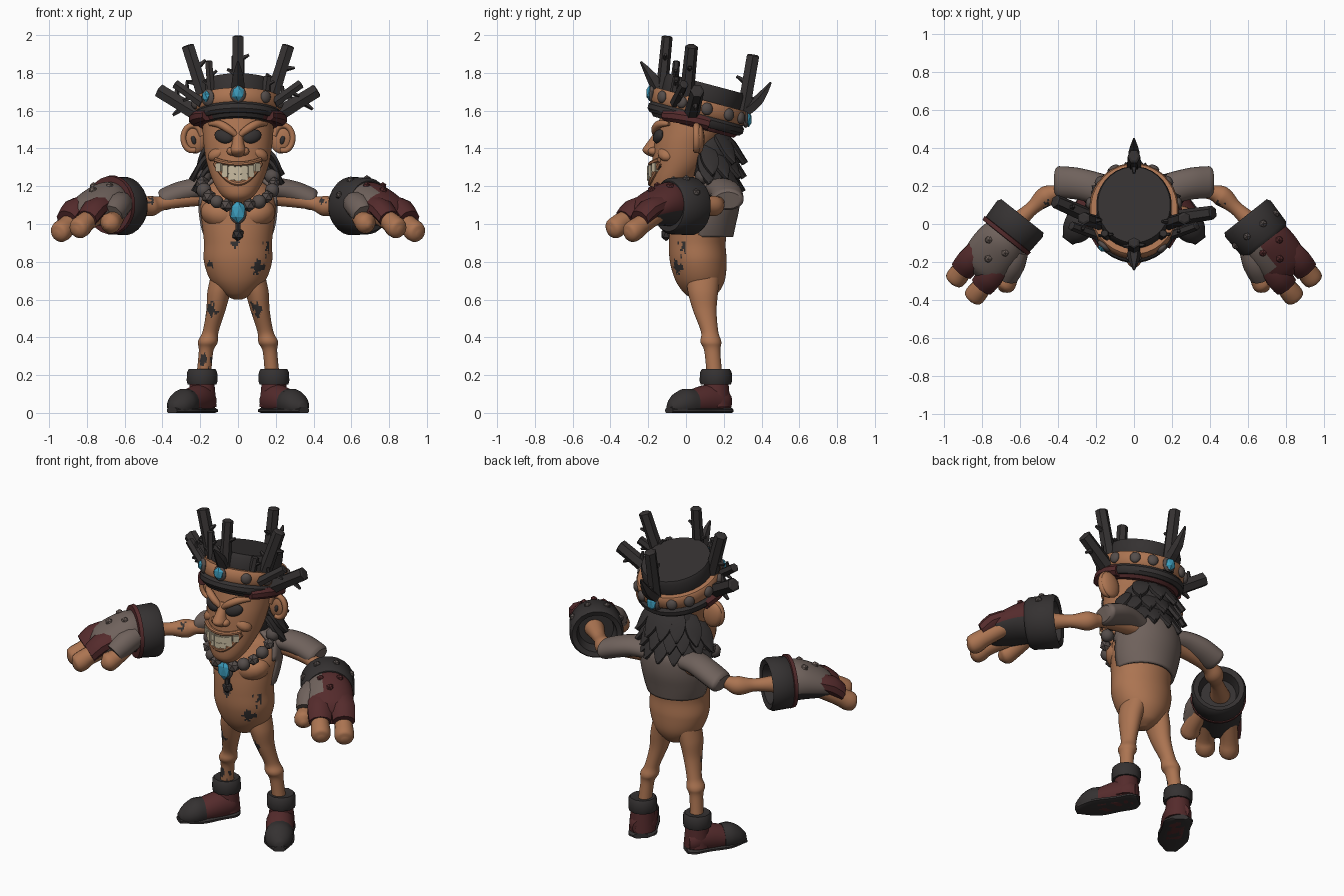
import bpy, bmesh, math, random
from mathutils import Vector, Matrix, noise

if "Cube" in bpy.data.objects:
    bpy.data.objects.remove(bpy.data.objects["Cube"])

random.seed(4)
MATS = {}
for nm, c in {"skin": (0.41, 0.175, 0.083), "charcoal": (0.035, 0.031, 0.031), "dark_red": (0.09, 0.024, 0.025),
              "taupe_cloth": (0.16, 0.122, 0.107), "tooth": (0.58, 0.5, 0.35), "blue_gem": (0.045, 0.33, 0.5),
              "stone": (0.09, 0.074, 0.069)}.items():
    MATS[nm] = bpy.data.materials.new(nm)
    MATS[nm].diffuse_color = (*c, 1)
X, Y, Z = Vector((1, 0, 0)), Vector((0, 1, 0)), Vector((0, 0, 1))


def finish(name, bm, mats, smooth=True):
    bmesh.ops.recalc_face_normals(bm, faces=bm.faces)
    me = bpy.data.meshes.new(name)
    for f in bm.faces:
        f.smooth = smooth
    bm.to_mesh(me)
    bm.free()
    ob = bpy.data.objects.new(name, me)
    for m in [mats] if isinstance(mats, str) else mats:
        me.materials.append(MATS[m])
    bpy.context.collection.objects.link(ob)
    if smooth:
        me.set_sharp_from_angle(angle=math.radians(42))
    return ob


def tube(name, pts, mat, n=16, up=Z, axis=None, steps=4, smooth=True, floor=False, cut=None, paint=None):
    """Loft of ellipses: each point is x, y, z, side radius, up radius."""
    P = [tuple(p) if len(p) == 5 else (*p, p[3]) for p in pts]
    Q = []
    for i in range(len(P) - 1):
        a, b, c, d = P[max(i - 1, 0)], P[i], P[i + 1], P[min(i + 2, len(P) - 1)]
        for k in range(steps):
            t = k / steps
            Q.append([0.5 * (2 * b[j] + (c[j] - a[j]) * t + (2 * a[j] - 5 * b[j] + 4 * c[j] - d[j]) * t * t
                             + (3 * b[j] - a[j] - 3 * c[j] + d[j]) * t ** 3) for j in range(5)])
    Q.append(P[-1])
    bm = bmesh.new()
    rings = []
    for i, q in enumerate(Q):
        t = axis or (Vector(Q[min(i + 1, len(Q) - 1)][:3]) - Vector(Q[max(i - 1, 0)][:3]))
        t = t.normalized()
        s = t.cross(up).normalized()
        u = s.cross(t)
        ring = []
        for k in range(n):
            a = 2 * math.pi * (k + 0.5) / n
            v = Vector(q[:3]) + s * math.cos(a) * q[3] + u * math.sin(a) * q[4]
            if floor:
                v.z = max(v.z, 0)
            ring.append(bm.verts.new(v))
        rings.append(ring)
    for a, b in zip(rings, rings[1:]):
        for k in range(n):
            bm.faces.new((a[k], a[k - 1], b[k - 1], b[k]))
    bm.faces.new(rings[0])
    bm.faces.new(rings[-1])
    bm.normal_update()
    bmesh.ops.recalc_face_normals(bm, faces=bm.faces)
    if paint:
        for f in bm.faces:
            f.material_index = paint(f.calc_center_median(), f.normal)
    if cut:
        bmesh.ops.delete(bm, geom=[f for f in bm.faces if cut(f.calc_center_median())], context='FACES')
    return finish(name, bm, mat, smooth)


def ball(name, c, r, mat, rot=None, low=False):
    bm = bmesh.new()
    if low:
        bmesh.ops.create_icosphere(bm, subdivisions=1, radius=1)
    else:
        bmesh.ops.create_uvsphere(bm, u_segments=16, v_segments=10, radius=1)
    r = (r, r, r) if isinstance(r, (int, float)) else r
    m = Matrix.Translation(c) @ (rot or Matrix()) @ Matrix.Diagonal((*r, 1))
    bmesh.ops.transform(bm, matrix=m, verts=bm.verts)
    return finish(name, bm, mat, not low)


# ragged dark scars: areas x, y, z, radius broken up by noise
SCARS = [(.12, -.05, .77, .055), (.15, -.03, .87, .05), (-.15, -.02, .78, .04), (-.02, -.09, .9, .03),
         (-.14, .06, .55, .055), (.1, .05, .56, .06), (-.17, .1, .28, .05), (-.46, .12, 1.11, .045), (.46, .12, 1.11, .045)]


def scar(c, n):
    k = .5 + .9 * noise.noise(Vector((c.x * 60, c.y * 60, c.z * 28)))
    return int(any((c - Vector(p[:3])).length < p[3] * k for p in SCARS))


tube("torso", [(0, .08, .6, .02, .03), (0, .08, .63, .08, .085), (0, .075, .7, .145, .13), (0, .065, .8, .18, .15),
               (0, .06, .9, .18, .15), (0, .07, 1.0, .19, .155), (0, .09, 1.1, .2, .16), (0, .11, 1.19, .17, .13),
               (0, .1, 1.25, .1, .1), (0, .06, 1.35, .08, .09)], ["skin", "charcoal"], 110, Y, Z, 12, paint=scar)
# open vest covering the back of the chest
vest = tube("vest", [(0, .08, .93, .18, .17), (0, .085, 1.0, .2, .18), (0, .1, 1.1, .21, .185),
                     (0, .12, 1.2, .19, .16), (0, .12, 1.26, .11, .12)], "taupe_cloth", 40, Y, Z,
            cut=lambda c: c.y < 0.07 or c.z < 0.931 or c.z > 1.259)
sol = vest.modifiers.new("thickness", 'SOLIDIFY')
sol.thickness = 0.018

# head and nose
tube("head", [(0, -.11, 1.115, .035, .035), (0, -.11, 1.15, .085, .075), (0, -.08, 1.22, .13, .11), (0, -.03, 1.32, .165, .15),
              (0, 0, 1.42, .182, .17), (0, .03, 1.5, .188, .185), (0, .05, 1.6, .185, .18)], "skin", 32, Y, Z)
tube("nose", [(0, -.14, 1.5, .022, .02), (0, -.155, 1.46, .026, .03), (0, -.17, 1.42, .034, .045), (0, -.177, 1.39, .042, .054),
              (0, -.165, 1.365, .034, .042), (0, -.155, 1.352, .012, .015)], "skin", 16, Y, Z)


def face_y(x):
    return -.055 - .132 * math.sqrt(1 - min(.98, (x / .155) ** 2))


# grin: dark mouth, two tooth rows, lips
tube("mouth", [(x, face_y(x) + .012, 1.27 + 3.4 * x * x, .018, .04 - 2 * x * x) for x in (-.115, -.06, 0, .06, .115)], "charcoal")
for z0, k, h in ((1.283, 2.4, .024), (1.246, 4.8, .019)):
    for i in range(7):
        x = (i - 3) * .0325
        bm = bmesh.new()
        bmesh.ops.create_cube(bm, size=2)
        bmesh.ops.bevel(bm, geom=bm.edges[:], offset=.2, segments=2, affect='EDGES')
        bmesh.ops.transform(bm, verts=bm.verts, matrix=Matrix.Translation((x, face_y(x) - .005, z0 + k * x * x))
                            @ Matrix.Rotation(math.radians(x * 420), 4, 'Z') @ Matrix.Diagonal((.0175, .014, h * (1 - 35 * x * x), 1)))
        finish("tooth", bm, "tooth")
for nm, z0, k, r in (("upper_lip", 1.318, 1.5, .013), ("lower_lip", 1.215, 7.5, .014)):
    tube(nm, [(x, face_y(x) - .002, z0 + k * x * x, r) for x in (-.12, -.08, -.04, 0, .04, .08, .12)], "skin", 8)

for s in (-1, 1):
    # eyes, brows, cheeks, nostrils, ears
    ball("eye_socket", (s * .076, -.146, 1.463), (.053, .024, .035), "charcoal", Matrix.Rotation(s * -.35, 4, 'Y') @ Matrix.Rotation(s * .35, 4, 'Z'))
    tube("brow", [(s * .008, -.16, 1.468, .014), (s * .05, -.163, 1.502, .021), (s * .1, -.14, 1.529, .021), (s * .15, -.09, 1.53, .01)], "skin", 10)
    ball("cheek", (s * .1, -.1, 1.375), (.065, .05, .038), "skin", Matrix.Rotation(s * .5, 4, 'Y'))
    ball("nostril", (s * .036, -.172, 1.385), (.024, .03, .022), "skin")
    ball("ear", (s * .235, .07, 1.45), (.062, .028, .078), "skin", Matrix.Rotation(s * .25, 4, 'Y'))
    ball("ear_hollow", (s * .235, .05, 1.445), (.014, .014, .026), "charcoal", Matrix.Rotation(s * .25, 4, 'Y'))
    rim = [(s * (.24 + .05 * math.cos(a)), .055, 1.455 + .067 * math.sin(a), .016, .018) for a in [math.radians(d) for d in range(-110, 171, 40)]]
    tube("ear_rim", rim, "skin", 10, Y)
    ball("chest_muscle", (s * .085, .015, 1.05), (.115, .095, .08), "skin", Matrix.Rotation(s * -.25, 4, 'Y'))

    # flared shoulder pad and arm
    tube("shoulder_pad", [(s * .08, .16, 1.175, .08, .06), (s * .2, .19, 1.185, .085, .06), (s * .3, .213, 1.165, .085, .062),
                          (s * .38, .22, 1.135, .085, .06), (s * .4, .222, 1.128, .082, .055), (s * .412, .222, 1.125, .07, .045)],
         "taupe_cloth", 20, axis=Vector((s, 0, -.25)))
    tube("arm", [(s * .15, .18, 1.15, .05), (s * .3, .18, 1.13, .043), (s * .4, .168, 1.11, .038), (s * .465, .145, 1.095, .054),
                 (s * .53, .09, 1.095, .038), (s * .58, .045, 1.095, .042), (s * .66, -.03, 1.095, .06)], ["skin", "charcoal"], 28, steps=8, paint=scar)

    # gauntlet, laid out along the forearm direction
    d, w = Vector((s * .62, -.78, 0)), Vector((s * .78, .62, 0))
    base = Vector((s * .595, .035, 0))
    L = .13 if s < 0 else .165

    def G(t, u, z, *r):
        return (*(base + d * t + w * u + Z * z), *r)
    tube("gauntlet_cuff", [G(.07, 0, 1.095, .03), G(.07, 0, 1.095, .1), G(0, 0, 1.095, .115), G(-.01, 0, 1.095, .143), G(.01, 0, 1.095, .155),
                           G(L - .02, 0, 1.095, .15), G(L, 0, 1.095, .135), G(L, 0, 1.095, .05)], "charcoal", 24, Z, d, 1)
    if s < 0:
        tube("cuff_trim", [G(.11, 0, 1.1, .13), G(.115, 0, 1.1, .157), G(.137, 0, 1.1, .153), G(.14, 0, 1.1, .11)], "dark_red", 24, Z, d, 1)
    else:
        for k in range(4):
            a = .5 + .75 * k
            ball("cuff_rivet", G(.08, .15 * math.cos(a), 1.095 + .15 * math.sin(a)), .022, "stone", low=True)
    back = "taupe_cloth" if s < 0 else "dark_red"

    def hand_paint(c, n):
        u, t = (c - base).dot(w), (c - base).dot(d)
        return 1 if n.z < -.4 else 2 if s > 0 and u < -.045 and t < .29 else 0
    tube("gauntlet_hand", [G(.1, 0, 1.1, .115, .12), G(.18, 0, 1.105, .135, .115), G(.28, 0, 1.085, .135, .095), G(.36, 0, 1.06, .115, .07),
                           G(.39, 0, 1.04, .08, .04)], [back, "charcoal", "taupe_cloth"], 32, Z, d, paint=hand_paint)
    for nm, u, t, z in (("inner", -.065, .475, .985), ("outer", .07, .465, .965)):
        tube(nm + "_finger", [G(.3, u * .9, 1.05, .05), G(t - .06, u, z + .03, .052), G(t - .01, u, z, .057), G(t + .022, u, z - .015, .048),
                              G(t + .038, u, z - .02, .015)], "skin")
        tube(nm + "_finger_guard", [G(.25, u * .9, 1.11, .064, .05), G(.35, u, 1.078, .072, .056), G(.415, u, 1.025, .066, .05)],
             "dark_red", 10, Z, (d - Z * .5), 2)
    tube("thumb", [G(.2, -.1, 1.06, .05), G(.28, -.14, 1.02, .05), G(.335, -.155, 1.0, .054), G(.37, -.155, .99, .015)], "skin")
    tube("thumb_guard", [G(.15, -.09, 1.11, .065), G(.22, -.115, 1.09, .072), G(.29, -.135, 1.045, .062)], "taupe_cloth", 10, Z, None, 2)
    for t, u in ((.2, .06), (.2, -.05), (.28, 0)):
        ball("knuckle_stud", G(t, u, 1.2 - .25 * (t - .2)), .022, back, low=True)

    # leg, boot cuff, shoe
    tube("leg", [(s * .07, .09, .74, .07, .09), (s * .1, .09, .64, .062, .08), (s * .118, .1, .54, .05, .062), (s * .145, .125, .43, .042, .046),
                 (s * .16, .132, .375, .052, .055), (s * .17, .14, .32, .038, .042), (s * .185, .155, .15, .04, .042)], ["skin", "charcoal"], 40, Y,
         Vector((s * -.05, 0, 1)), 12, paint=scar)
    tube("boot_cuff", [(s * .19, .158, .15, .04), (s * .19, .158, .15, .08), (s * .19, .158, .17, .086), (s * .19, .158, .215, .084),
                       (s * .19, .158, .232, .074), (s * .19, .158, .225, .03)], "charcoal", 10, Y, Z, 1)
    tube("boot_shaft", [(s * .19, .16, .03, .078), (s * .19, .16, .16, .066)], "dark_red", 16, Y, Z, 1)
    ax = Vector((s * .75, -1, 0))
    tube("shoe_upper", [(s * .16, .215, .06, .05, .05), (s * .175, .18, .065, .075, .075), (s * .215, .11, .065, .08, .085),
                        (s * .275, .02, .05, .078, .07)], "dark_red", 16, Z, ax, floor=True)
    tube("toe_cap", [(s * .268, .03, .05, .08, .077), (s * .295, -.015, .05, .082, .076), (s * .325, -.058, .04, .064, .057),
                     (s * .35, -.088, .03, .025, .025)], "charcoal", 16, Z, ax, floor=True)
    tube("shoe_sole", [(s * .155, .225, .012, .045, .02), (s * .17, .19, .012, .082, .022), (s * .215, .11, .012, .082, .022),
                       (s * .285, 0, .012, .088, .022), (s * .35, -.09, .012, .035, .02)], "charcoal", 12, Z, ax, floor=True)

# hair: scalp mass and rows of broad pointed tufts, lower at the sides
ball("hair_mass", (0, .115, 1.37), (.16, .14, .17), "charcoal")
for row in range(3):
    for i in range(7):
        deg = -78 + 24 * (i + .5 * (row % 2)) + random.uniform(-5, 5)
        a = math.radians(deg)
        c, sn, z = math.cos(a), math.sin(a), 1.46 - .075 * row - .1 * max(0, (abs(deg) - 45) / 40) * (2 - row) / 2
        out = Vector((sn, c, 0))
        k = 1 - .03 * row
        pts = [(.14 * k, .02, .035), (.195 * k, -.035, .055), (.23 * k, -.09, .044), (.262 * k, -.14, .006)]
        tube("hair_tuft", [(sn * r * .95, .055 + c * r, z + dz, wd, .018) for r, dz, wd in pts], "charcoal", 6, out, None, 2)

# necklace and pendant
for i in range(13):
    a = math.radians(-108 + 18 * i)
    if i != 6:
        ball("necklace_bead", (.19 * math.sin(a), .035 - .17 * math.cos(a), 1.215 - .12 * math.cos(a)), random.uniform(.034, .041), "stone", low=i % 2)
ball("pendant_plate", (0, -.115, 1.06), (.046, .022, .06), "stone")
ball("pendant_gem", (0, -.14, 1.065), (.044, .024, .062), "blue_gem", low=True)
ball("pendant_drop", (0, -.105, .945), (.034, .03, .036), "charcoal", low=True)
tube("pendant_link", [(0, -.11, 1.01, .016), (0, -.105, .95, .016)], "charcoal", 6, Y, Z, 1)

# tilted crown
R = Matrix.Rotation(-.26, 3, 'X')


def H(x, y, z, *r):
    return (*(Vector((0, .06, 1.59)) + R @ Vector((x, y, z))), *r)


def hat_ring(name, mat, prof, paint=None):
    tube(name, [H(0, 0, z, r, r * 1.08) for r, z in prof], mat, 32, R @ Y, R @ Z, 1, paint=paint)


hat_ring("crown_lining", ["dark_red", "charcoal"], [(.15, -.08), (.205, -.08), (.222, -.058), (.22, -.03), (.1, -.03)],
         lambda c, n: int(abs(c.x) < .13 and c.y < .1))
hat_ring("crown_rim", "charcoal", [(.15, -.065), (.228, -.062), (.243, -.045), (.243, -.02), (.228, -.004), (.15, 0)])
hat_ring("crown_band", "skin", [(.15, -.01), (.225, -.01), (.237, .005), (.237, .058), (.228, .072), (.15, .072)])
hat_ring("crown_cap", "charcoal", [(.19, .03), (.2, .06), (.2, .14), (.192, .16), (.05, .16)])
for deg, g in ((0, 1), (-42, .75), (178, 1), (38, 0), (68, 0), (-72, 0), (100, 0), (-100, 0), (130, 0), (-130, 0), (154, 0), (-154, 0)):
    a = math.radians(deg)
    p = H(.238 * math.sin(a), -.257 * math.cos(a), .032)
    rot = Matrix.Rotation(a, 4, 'Z')
    if g:
        ball("crown_gem_mount", p, (.042, .018, .046), "stone", rot)
        ball("crown_gem", H(.252 * math.sin(a), -.271 * math.cos(a), .034), (.035 * g, .02, .042 * g), "blue_gem", rot, True)
    else:
        ball("crown_stud", p, (.031, .02, .033), "stone", rot)


def spike(a, b, r, up=Y):
    """Rough wooden prong with two side thorns."""
    a, b = Vector(a), Vector(b)
    tube("crown_prong", [(*a, r, r * .9), (*a.lerp(b, .55), r * .9, r * .85), (*b, r * .9, r * .8), (*(b + (b - a) * .02), r * .6, r * .5)],
         "charcoal", 6, up, b - a, 1, False)
    side = (b - a).cross(up).normalized()
    for t, sg in ((.35, 1), (.6, -1)):
        m = a.lerp(b, t)
        e = m + side * sg * r * 1.6 + (b - a).normalized() * .03
        tube("prong_thorn", [(*m, r * .5), (*e, .008)], "charcoal", 5, up, None, 1, False)


spike((0, -.13, 1.68), (0, -.1, 1.99), .036)
spike((0, .29, 1.52), (0, .355, 1.89), .042, X)
for nm, path in (("back_thorn", [(.32, 1.6, .035), (.39, 1.66, .03), (.45, 1.75, .006)]),
                 ("front_thorn", [(-.13, 1.69, .04), (-.18, 1.78, .032), (-.24, 1.86, .006)])):
    tube(nm, [(0, *p) for p in path], "charcoal", 5, X, None, 2, False)
for s in (-1, 1):
    spike((s * .17, 0, 1.64), (s * .265, .03, 1.94), .042)
    spike((s * .21, .03, 1.58), (s * .415, .09 - s * .03, 1.705), .046)
    spike((s * .19, -.06, 1.64), (s * .33, -.01, 1.74), .03)
    spike((s * .14, -.07, 1.66), (s * .155, -.05, 1.86 if s < 0 else 1.78), .024)
    tube("crown_cloth", [(s * .165, -.115, 1.575, .03), (s * .2, -.05, 1.57, .036), (s * .222, .03, 1.555, .04, .035),
                         (s * .21, .12, 1.53, .035)], "dark_red", 8, Z, None, 2)

for m in bpy.data.materials:
    if m.users and not m.is_grease_pencil:
        m.use_nodes = True
        m.node_tree.nodes["Principled BSDF"].inputs["Base Color"].default_value = m.diffuse_color
